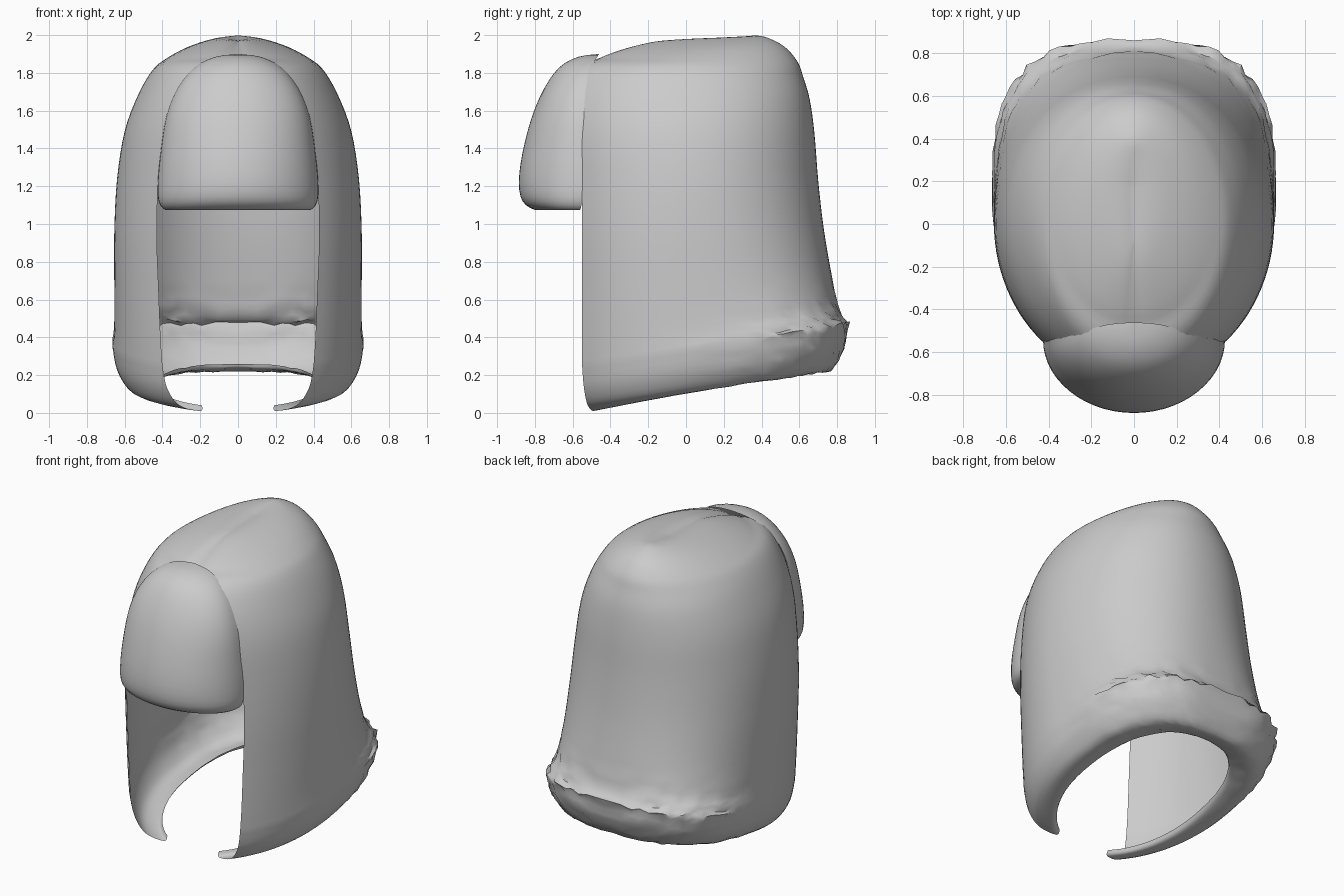
import bpy, bmesh, random
from math import sin, cos, acos, pi, exp

if "Cube" in bpy.data.objects:
    bpy.data.objects.remove(bpy.data.objects["Cube"])

random.seed(4)


def smooth_levels(levels, steps):
    """Catmull-Rom interpolation between rows of parameters."""
    rows = []
    last = len(levels) - 1
    for i in range(last):
        a, b = levels[max(i - 1, 0)], levels[i]
        c, d = levels[i + 1], levels[min(i + 2, last)]
        for s in range(steps):
            t = s / steps
            rows.append([0.5 * (2*q + (r - p)*t + (2*p - 5*q + 4*r - v)*t*t
                                + (3*q - p - 3*r + v)*t**3)
                         for p, q, r, v in zip(a, b, c, d)])
    rows.append(list(levels[-1]))
    return rows


def loft_half(name, rows):
    """Skin rows of points for the +x half, mirror it and smooth it."""
    bm = bmesh.new()
    grid = [[bm.verts.new(p) for p in row] for row in rows]
    for r0, r1 in zip(grid, grid[1:]):
        for j in range(len(r0) - 1):
            bm.faces.new((r0[j], r1[j], r1[j + 1], r0[j + 1]))
    bmesh.ops.remove_doubles(bm, verts=bm.verts, dist=0.0005)
    bmesh.ops.recalc_face_normals(bm, faces=bm.faces)
    mesh = bpy.data.meshes.new(name)
    bm.to_mesh(mesh)
    bm.free()
    ob = bpy.data.objects.new(name, mesh)
    bpy.context.collection.objects.link(ob)
    mod = ob.modifiers.new("mirror", 'MIRROR')
    mod.merge_threshold = 0.001
    bpy.ops.object.select_all(action='DESELECT')
    ob.select_set(True)
    bpy.context.view_layer.objects.active = ob
    bpy.ops.object.shade_smooth_by_angle(angle=0.9)
    return ob


def hair_row(xf, yf, zf, w, ym, yb, zb, n, rough):
    """Half outline: front edge, round the side, to the back centre."""
    xf, w = max(xf, 0), max(w, 0.0001)
    t1 = acos(min(xf / w, 1))
    depth = (ym - yf) / max(sin(t1), 0.01)
    pts = []
    for i in range(14):
        t = t1 * (1 - i / 14)
        pts.append((w * cos(t), ym - depth * sin(t)))
    for i in range(21):
        t = pi / 2 * i / 20
        pts.append((w * max(cos(t), 0)**(2 / n), ym + (yb - ym) * sin(t)**(2 / n)))
    pts[-1] = (0, yb)
    out = []
    for x, y in pts:
        z = zf + (zb - zf) * (y - yf) / max(yb - yf, 0.001)
        j = max(rough, 0) * min(max(y, 0) * 2, 1)
        if x > 0.001:
            k = 1 + random.uniform(-j, j)
            x, y = x * k, y * k
        z += random.uniform(-j, j)
        # shallow parting groove along the crown
        if z > 1.85 and y < 0.38:
            z -= 0.018 * exp(-x / 0.04) * min((0.38 - y) * 5, 1)
        out.append((x, y, z))
    return out


# Main hair shell: front edge x, y, z; half width; widest y; back y, z;
# squareness; roughness
upper = [
    (0, -.08, 1.987, 0, .15, .34, 2.0, 2, 0),
    (0, -.20, 1.968, .13, .14, .42, 1.99, 2, 0),
    (0, -.34, 1.93, .27, .11, .52, 1.94, 2, 0),
    (0, -.46, 1.885, .385, .07, .59, 1.86, 2, 0),
    (.20, -.52, 1.84, .455, .04, .62, 1.78, 2.05, 0),
    (.32, -.54, 1.70, .53, .02, .655, 1.66, 2.1, 0),
    (.39, -.55, 1.50, .60, 0, .68, 1.48, 2.1, 0),
    (.42, -.55, 1.25, .64, 0, .70, 1.23, 2.1, 0),
    (.43, -.55, .95, .655, 0, .73, .97, 2.2, 0),
    (.42, -.55, .65, .655, .02, .775, .71, 2.4, 0),
    (.41, -.55, .40, .655, .06, .81, .55, 2.7, .010),
    (.40, -.55, .25, .665, .12, .86, .475, 3, .014),
]
# Rolled-under hem below the crease
lower = [
    upper[-1],
    (.375, -.54, .13, .64, .12, .835, .34, 2.9, .008),
    (.31, -.52, .04, .57, .09, .77, .225, 2.7, .006),
    (.20, -.49, .01, .46, .05, .67, .235, 2.4, .003),
    (.19, -.47, .04, .43, .05, .65, .26, 2.4, .003),
]
levels = smooth_levels(upper, 4) + smooth_levels(lower, 4)[1:]
loft_half("hair_shell", [hair_row(*lv) for lv in levels])

# Fringe: half width, side y, front y, z
fringe = [
    (0, -.46, -.46, 1.90), (.12, -.47, -.57, 1.885), (.23, -.50, -.67, 1.83),
    (.32, -.53, -.75, 1.72), (.38, -.54, -.815, 1.57), (.41, -.54, -.865, 1.38),
    (.425, -.54, -.885, 1.22), (.42, -.55, -.865, 1.12),
    (.385, -.56, -.80, 1.075), (.33, -.56, -.73, 1.08),
]
loft_half("fringe", [[(w * cos(pi / 2 * i / 14) if i < 14 else 0,
                       ys + (yf - ys) * sin(pi / 2 * i / 14), z)
                      for i in range(15)]
                     for w, ys, yf, z in smooth_levels(fringe, 3)])
